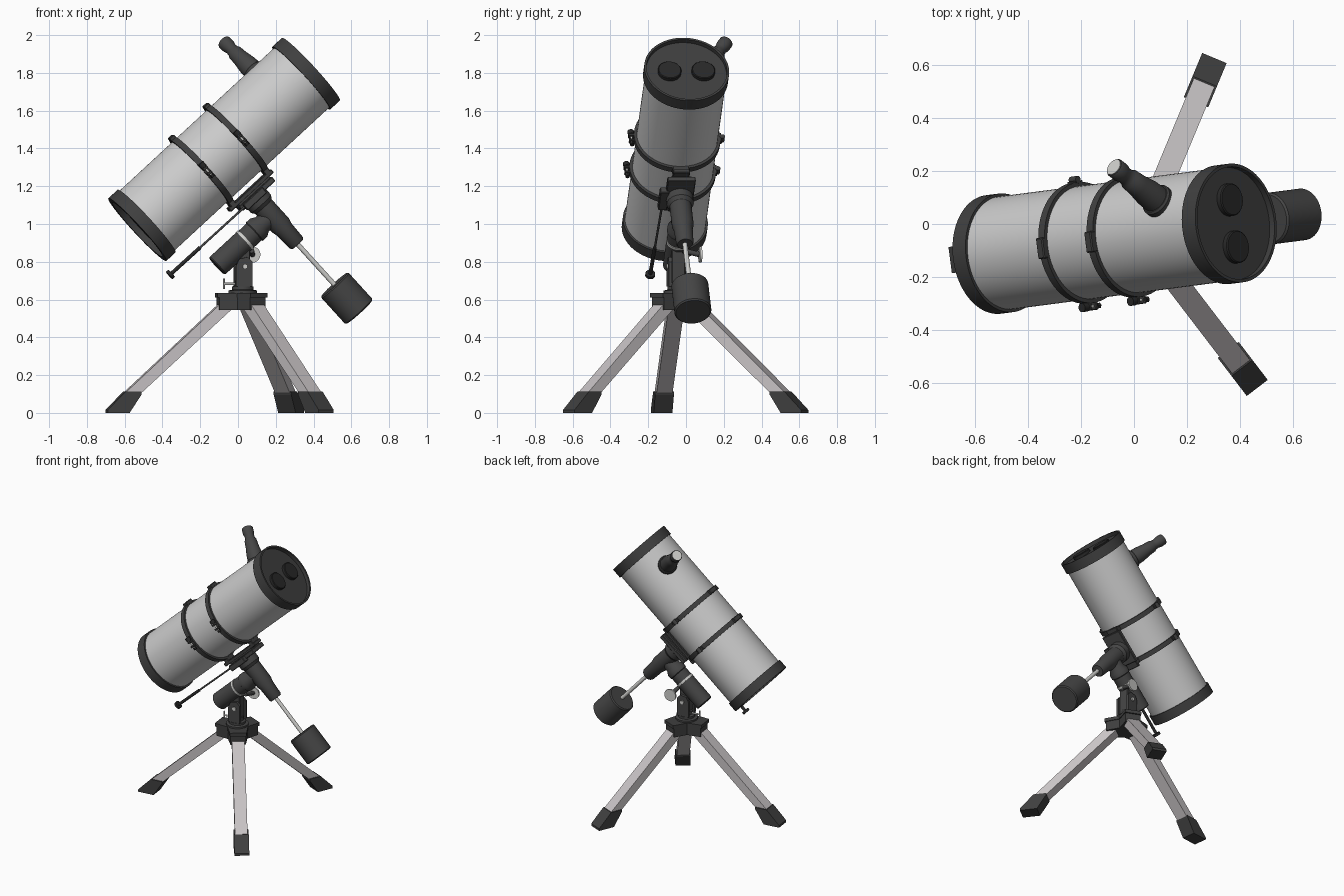
import bpy, bmesh, math
from mathutils import Matrix, Vector

if "Cube" in bpy.data.objects:
    bpy.data.objects.remove(bpy.data.objects["Cube"])


def material(name, col):
    m = bpy.data.materials.new(name)
    m.diffuse_color = (*col, 1)
    m.use_nodes = True
    m.node_tree.nodes["Principled BSDF"].inputs["Base Color"].default_value = m.diffuse_color
    return m


TUBE = material("tube light grey", (0.60, 0.60, 0.60))
LEG = material("leg aluminium", (0.58, 0.55, 0.56))
DARK = material("dark grey plastic", (0.050, 0.050, 0.050))
MOUNT = material("mount charcoal", (0.060, 0.060, 0.060))
BLACK = material("black", (0.022, 0.022, 0.022))
SILVER = material("silver", (0.62, 0.62, 0.60))

# Whole stand is turned a little about z; the tube frame is pitched up (x = optical axis)
BASE = Matrix.Translation((0.025, -0.043, 0)) @ Matrix.Rotation(math.radians(7.4), 4, 'Z')
TILT = BASE @ Matrix.Translation((-0.11, 0, 1.385)) @ Matrix.Rotation(math.radians(-42.5), 4, 'Y')


def finish(name, bm, matrix, mat):
    bmesh.ops.recalc_face_normals(bm, faces=bm.faces[:])
    for f in bm.faces:
        f.smooth = True
    for e in bm.edges:
        e.smooth = len(e.link_faces) == 2 and e.calc_face_angle(0) < math.radians(32)
    bm.transform(matrix)
    me = bpy.data.meshes.new(name)
    bm.to_mesh(me)
    bm.free()
    me.materials.append(mat)
    ob = bpy.data.objects.new(name, me)
    bpy.context.collection.objects.link(ob)
    return ob


def lathe(name, pts, mat, frame, origin=(0, 0, 0), axis=(0, 0, 1), closed=False, steps=48):
    """Spin (radius, height) points around an axis."""
    bm = bmesh.new()
    vs = [bm.verts.new((r, 0, h)) for r, h in pts]
    es = [bm.edges.new(p) for p in zip(vs, vs[1:])]
    if closed:
        es.append(bm.edges.new((vs[-1], vs[0])))
    bmesh.ops.spin(bm, geom=vs + es, cent=(0, 0, 0), axis=(0, 0, 1),
                   angle=2 * math.pi, steps=steps)
    bmesh.ops.remove_doubles(bm, verts=bm.verts[:], dist=1e-4)
    rot = Vector(axis).to_track_quat('Z', 'Y').to_matrix().to_4x4()
    return finish(name, bm, frame @ Matrix.Translation(origin) @ rot, mat)


def rod(name, a, b, r, mat, frame, steps=24):
    a, b = Vector(a), Vector(b)
    h = (b - a).length
    return lathe(name, [(0, 0), (r, 0), (r, h), (0, h)], mat, frame, a, b - a, steps=steps)


def box(name, lo, hi, mat, frame, bevel=0.004):
    bm = bmesh.new()
    bmesh.ops.create_cube(bm, size=1)
    lo, hi = Vector(lo), Vector(hi)
    for v in bm.verts:
        v.co = [(lo[i] + hi[i]) / 2 + v.co[i] * (hi[i] - lo[i]) for i in range(3)]
    if bevel:
        bmesh.ops.bevel(bm, geom=bm.edges[:], offset=bevel, segments=1, affect='EDGES')
    return finish(name, bm, frame, mat)


def prism(name, pts, vec, mat, frame):
    """Extrude a flat polygon along a vector."""
    bm = bmesh.new()
    f = bm.faces.new([bm.verts.new(p) for p in pts])
    ext = bmesh.ops.extrude_face_region(bm, geom=[f])["geom"]
    bmesh.ops.translate(bm, verts=[v for v in ext if isinstance(v, bmesh.types.BMVert)], vec=vec)
    return finish(name, bm, frame, mat)


X = (1, 0, 0)

# --- Optical tube, end rims and front cover
lathe("optical_tube", [(0.215, -0.57), (0.215, 0.60)], TUBE, TILT, axis=X, steps=72)
lathe("rear_cell", [(0.226, -0.614), (0.226, -0.547), (0.212, -0.547), (0, -0.56),
                    (0, -0.58), (0.195, -0.58), (0.195, -0.614)],
      DARK, TILT, axis=X, closed=True, steps=72)
lathe("front_rim_and_cover", [(0.226, 0.643), (0.226, 0.573), (0.212, 0.573), (0, 0.59),
                              (0, 0.618), (0.214, 0.618), (0.214, 0.643)],
      DARK, TILT, axis=X, closed=True, steps=72)
for i, y in enumerate((-0.09, 0.09)):
    lathe(f"cover_cap_{i + 1}", [(0, 0.61), (0.062, 0.61), (0.062, 0.636), (0.058, 0.64), (0, 0.64)],
          BLACK, TILT, (0, y, 0), X)

# --- Focuser and eyepiece, pointing up and back
a = math.radians(34)
F = (0, math.sin(a), math.cos(a))
lathe("focuser_flange", [(0, 0.19), (0.064, 0.19), (0.064, 0.226), (0.058, 0.234), (0, 0.234)],
      DARK, TILT, (0.424, 0, 0), F)
lathe("focuser_eyepiece", [(0, 0.22), (0.055, 0.22), (0.053, 0.28), (0.044, 0.34), (0.041, 0.385),
                           (0.034, 0.395), (0.032, 0.42), (0.038, 0.44), (0.038, 0.475),
                           (0.035, 0.48), (0, 0.48)], MOUNT, TILT, (0.424, 0, 0), F)
rod("eyepiece_lens", (0.424, 0.47 * F[1], 0.47 * F[2]), (0.424, 0.483 * F[1], 0.483 * F[2]),
    0.032, SILVER, TILT)

# --- Tube rings with clamps, hinges, top pads and feet
for i, x in enumerate((0.10, -0.15)):
    n = f"ring_{i + 1}_"
    lathe(n + "band", [(0.213, x - 0.016), (0.230, x - 0.016), (0.230, x + 0.016), (0.213, x + 0.016)],
          DARK, TILT, axis=X, closed=True, steps=72)
    box(n + "top_pad", (x - 0.017, -0.04, 0.215), (x + 0.017, 0.04, 0.243), DARK, TILT)
    box(n + "foot", (x - 0.017, -0.045, -0.25), (x + 0.017, 0.045, -0.215), DARK, TILT)
    for s in (-1, 1):
        box(n + f"clamp_ear_{s}", (x - 0.015, -0.258, s * 0.017 - 0.007),
            (x + 0.015, -0.222, s * 0.017 + 0.007), DARK, TILT, 0.003)
    rod(n + "clamp_bolt", (x, -0.243, -0.045), (x, -0.243, 0.03), 0.006, SILVER, TILT)
    rod(n + "clamp_knob", (x, -0.243, 0.026), (x, -0.243, 0.052), 0.017, BLACK, TILT)
    rod(n + "clamp_nut", (x, -0.243, -0.046), (x, -0.243, -0.03), 0.012, BLACK, TILT, 6)
    rod(n + "hinge_pin", (x - 0.018, 0.24, 0), (x + 0.018, 0.24, 0), 0.014, DARK, TILT)
    box(n + "hinge_plate", (x - 0.014, 0.222, -0.03), (x + 0.014, 0.236, 0.03), DARK, TILT, 0.003)

# --- Dovetail bar and saddle
box("dovetail_bar", (-0.185, -0.045, -0.266), (0.125, 0.045, -0.242), DARK, TILT)
box("saddle", (-0.14, -0.075, -0.302), (0.098, 0.075, -0.272), MOUNT, TILT)
box("saddle_neck", (-0.13, -0.055, -0.275), (0.09, 0.055, -0.262), MOUNT, TILT, 0)

# --- Slow motion cable
box("worm_housing", (-0.12, -0.108, -0.315), (0.02, -0.06, -0.275), MOUNT, TILT)
rod("cable_shaft", (-0.46, -0.092, -0.288), (-0.10, -0.085, -0.291), 0.006, MOUNT, TILT)
rod("cable_sleeve", (-0.645, -0.096, -0.286), (-0.44, -0.092, -0.288), 0.010, BLACK, TILT)
rod("cable_knob", (-0.662, -0.096, -0.286), (-0.645, -0.096, -0.286), 0.026, BLACK, TILT)

# --- Declination body, weight shaft and counterweight
D = (-0.035, 0, 0)
lathe("declination_body", [(0, -0.30), (0.072, -0.30), (0.072, -0.345), (0.058, -0.365),
                           (0.058, -0.50), (0.050, -0.53), (0.046, -0.625), (0.040, -0.635),
                           (0, -0.635)], MOUNT, TILT, D)
rod("counterweight_shaft", (-0.035, 0, -0.95), (-0.035, 0, -0.62), 0.013, SILVER, TILT)
lathe("counterweight", [(0, -0.925), (0.091, -0.925), (0.098, -0.932), (0.098, -1.115),
                        (0.091, -1.122), (0, -1.122)], MOUNT, TILT, D)

# --- Polar axis housing
P = (0, 0, -0.43)
lathe("polar_housing", [(0, -0.432), (0.056, -0.432), (0.062, -0.426), (0.062, -0.235), (0, -0.235)],
      MOUNT, TILT, P, X)
lathe("setting_circle", [(0, -0.236), (0.064, -0.236), (0.064, -0.222), (0, -0.222)],
      SILVER, TILT, P, X)
lathe("polar_head", [(0, -0.222), (0.060, -0.222), (0.060, -0.165), (0.066, -0.16), (0.066, -0.13),
                     (0.052, -0.105), (0.050, -0.035), (0, -0.035)], MOUNT, TILT, P, X)

# --- Side disc knob
rod("side_disc", (0.065, 0.105, 0.838), (0.065, 0.117, 0.838), 0.043, SILVER, BASE, 40)
rod("side_disc_stem", (0.05, 0.02, 0.86), (0.065, 0.106, 0.838), 0.014, MOUNT, BASE)

# --- Pier yoke and latitude bolt
lathe("pier_collar", [(0, 0.63), (0.075, 0.63), (0.075, 0.648), (0.056, 0.652), (0.056, 0.668),
                      (0.042, 0.675), (0.042, 0.70), (0, 0.70)], MOUNT, BASE)
for s in (-1, 1):
    prism(f"yoke_cheek_{s}", [(-0.042, s * 0.036, 0.67), (0.045, s * 0.036, 0.67),
                              (0.045, s * 0.036, 0.80), (0.02, s * 0.036, 0.825),
                              (-0.025, s * 0.036, 0.815), (-0.042, s * 0.036, 0.78)],
          (0, s * 0.018, 0), MOUNT, BASE)
box("yoke_core", (-0.03, -0.036, 0.68), (0.035, 0.036, 0.87), MOUNT, BASE)
rod("yoke_bolt", (0.005, -0.062, 0.775), (0.005, 0.062, 0.775), 0.013, SILVER, BASE)
rod("latitude_bolt", (-0.10, 0, 0.683), (-0.03, 0, 0.683), 0.006, SILVER, BASE)
rod("latitude_handle", (-0.10, 0, 0.655), (-0.10, 0, 0.712), 0.005, SILVER, BASE)


# --- Tripod hub: three stubby arms
def star(radius, half, waist, z):
    pts = []
    for k in range(3):
        t = math.radians(60 + 120 * k)
        c, s = math.cos(t), math.sin(t)
        pts += [(radius * c + half * s, radius * s - half * c, z),
                (radius * c - half * s, radius * s + half * c, z),
                (-waist * math.cos(t - 2 * math.pi / 3), -waist * math.sin(t - 2 * math.pi / 3), z)]
    return pts


prism("hub_body", star(0.132, 0.052, 0.075, 0.545), (0, 0, 0.07), DARK, BASE)
prism("hub_plate", star(0.142, 0.056, 0.08, 0.612), (0, 0, 0.024), DARK, BASE)

# --- Tripod legs and feet
for k in range(3):
    M = BASE @ Matrix.Rotation(math.radians(60 + 120 * k), 4, 'Z')
    prism(f"leg_{k + 1}", [(r, -0.0425, z) for r, z in
                           ((0.650, 0.090), (0.100, 0.600), (0.055, 0.556), (0.585, 0.070))],
          (0, 0.085, 0), LEG, M)
    prism(f"foot_{k + 1}", [(r, -0.05, z) for r, z in
                            ((0.727, 0), (0.727, 0.016), (0.632, 0.112), (0.546, 0.112),
                             (0.546, 0.098), (0.610, 0))],
          (0, 0.10, 0), DARK, M)
